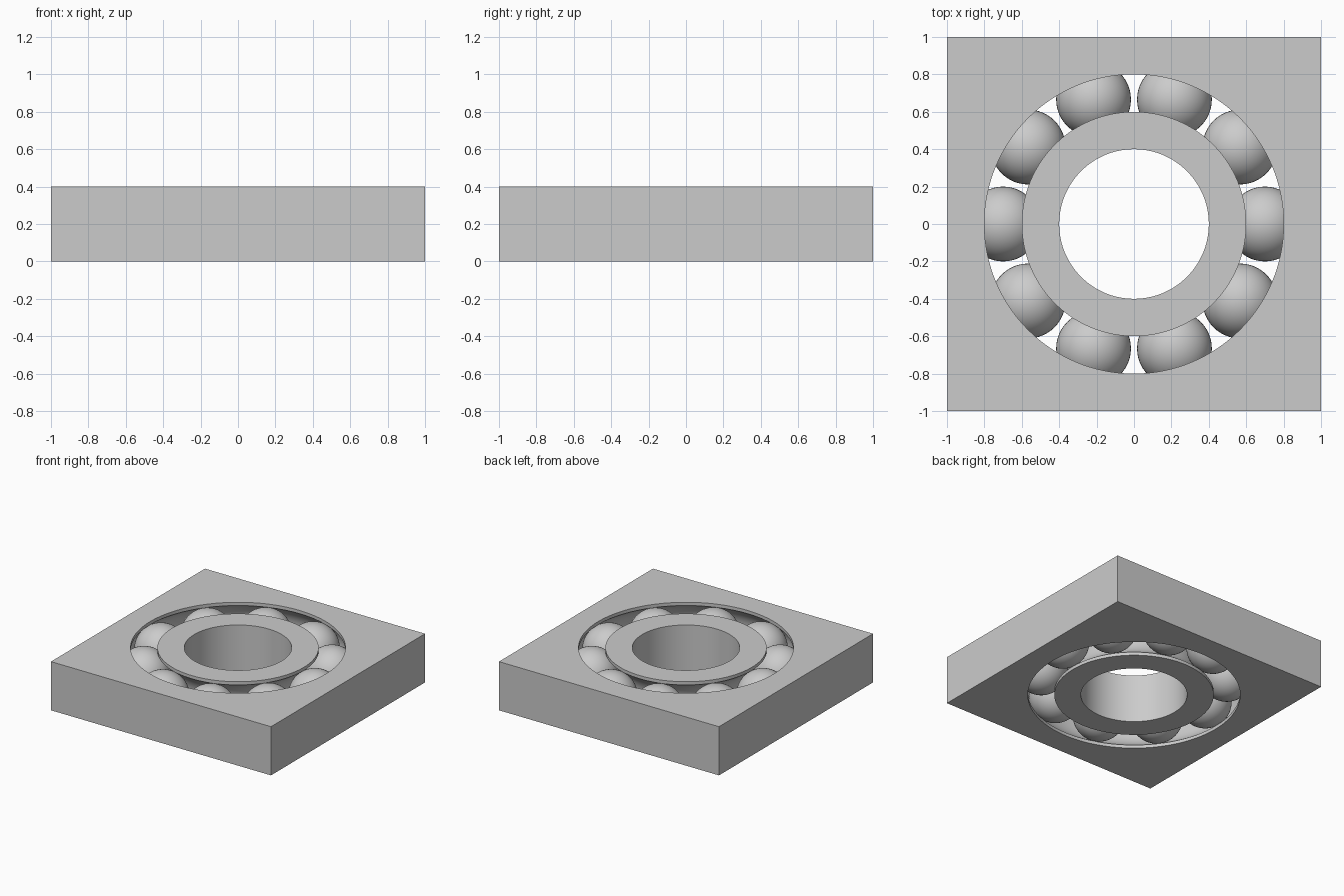
import bpy, bmesh
from math import cos, sin, pi, asin, radians

cube = bpy.data.objects.get("Cube")
if cube:
    bpy.data.objects.remove(cube, do_unlink=True)

HEIGHT = 0.4          # thickness of the bearing
MID = HEIGHT / 2      # plane of the ball centres
PITCH = 0.7           # radius of the ball circle
BALL = 0.2            # ball and groove radius
LIP = 0.1             # half the gap between the two races
SEGMENTS = 128
BALL_COUNT = 10

steel = bpy.data.materials.new("light grey steel")
steel.use_nodes = True
grey = (0.6, 0.6, 0.6, 1)
steel.diffuse_color = grey
steel.node_tree.nodes["Principled BSDF"].inputs["Base Color"].default_value = grey


def finish(bm, name):
    """Turn a bmesh into a smooth object with sharp edges kept."""
    bmesh.ops.recalc_face_normals(bm, faces=bm.faces)
    mesh = bpy.data.meshes.new(name)
    bm.to_mesh(mesh)
    bm.free()
    mesh.materials.append(steel)
    obj = bpy.data.objects.new(name, mesh)
    bpy.context.collection.objects.link(obj)
    bpy.ops.object.select_all(action='DESELECT')
    obj.select_set(True)
    bpy.context.view_layer.objects.active = obj
    bpy.ops.object.shade_smooth_by_angle(angle=radians(25))
    return obj


def race_profile(side, far):
    """Closed (radius, z) section with a round groove; side is +1 outer, -1 inner."""
    lip = PITCH + side * LIP
    reach = pi / 2 - asin(LIP / BALL)
    steps = 20
    groove = []
    for i in range(steps + 1):
        a = -reach + 2 * reach * i / steps
        groove.append((PITCH + side * BALL * cos(a), MID + BALL * sin(a)))
    return [(far, 0), (lip, 0)] + groove + [(lip, HEIGHT), (far, HEIGHT)]


def revolve(profile, name, square_from=None):
    """Sweep a closed section round z; points past square_from follow a square."""
    bm = bmesh.new()
    loops = []
    for s in range(SEGMENTS):
        a = 2 * pi * s / SEGMENTS
        c, d = cos(a), sin(a)
        loop = []
        for r, z in profile:
            if square_from and r >= square_from:
                r /= max(abs(c), abs(d))
            loop.append(bm.verts.new((r * c, r * d, z)))
        loops.append(loop)
    for s, loop in enumerate(loops):
        after = loops[(s + 1) % SEGMENTS]
        for i in range(len(profile)):
            j = (i + 1) % len(profile)
            bm.faces.new((loop[i], loop[j], after[j], after[i]))
    return finish(bm, name)


# Square housing with the outer groove, and the round inner race
revolve(race_profile(1, 1.0), "outer_housing", square_from=1.0)
revolve(race_profile(-1, 0.4), "inner_race")

# Balls sharing one mesh
bm = bmesh.new()
bmesh.ops.create_uvsphere(bm, u_segments=48, v_segments=24, radius=BALL)
first = finish(bm, "ball_1")
for i in range(BALL_COUNT):
    ball = first
    if i:
        ball = bpy.data.objects.new(f"ball_{i + 1}", first.data)
        bpy.context.collection.objects.link(ball)
    a = 2 * pi * i / BALL_COUNT
    ball.location = (PITCH * cos(a), PITCH * sin(a), MID)
